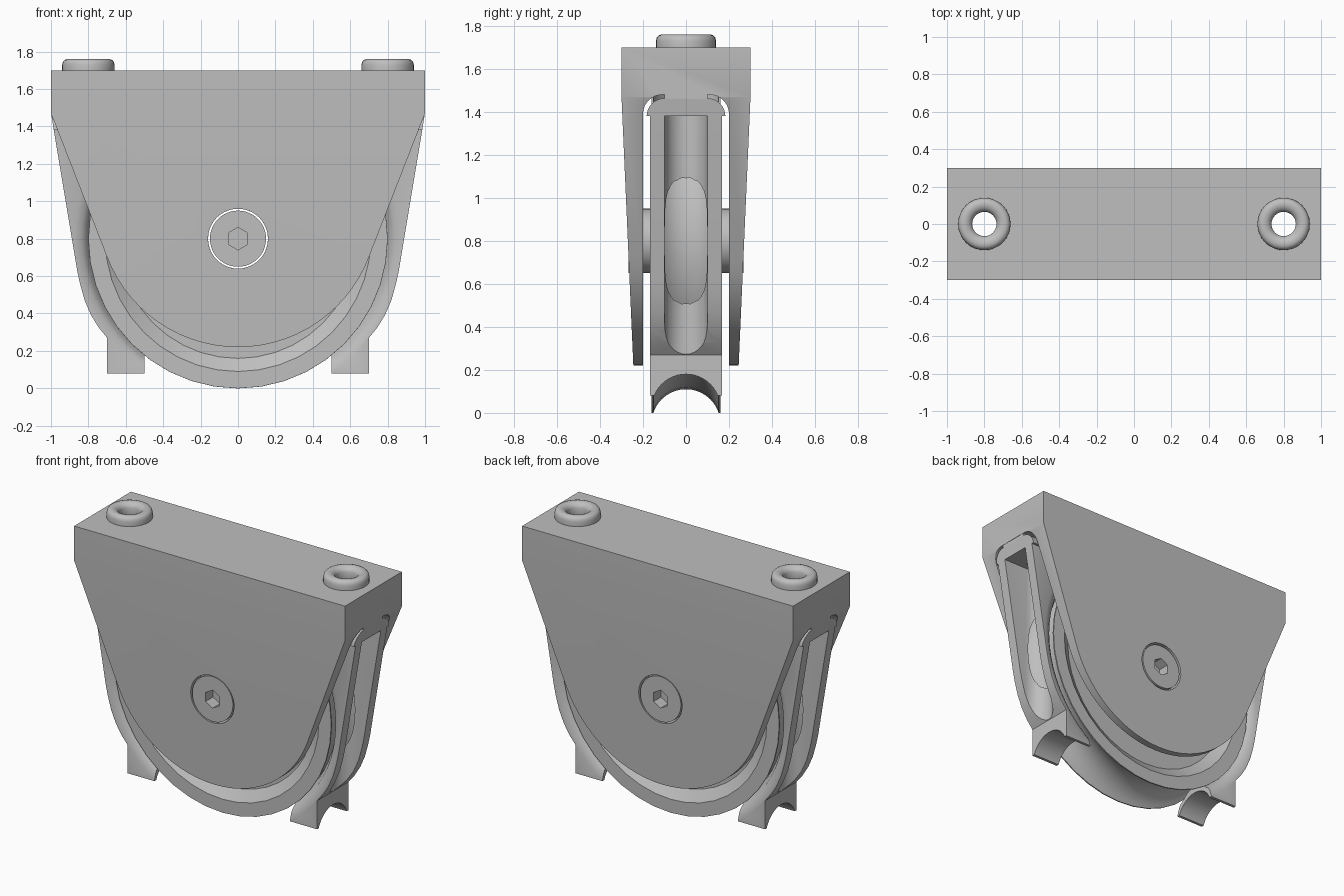
import bpy, bmesh
from math import sin, cos, pi, radians
from mathutils import Vector

if "Cube" in bpy.data.objects:
    bpy.data.objects.remove(bpy.data.objects["Cube"], do_unlink=True)

grey = bpy.data.materials.new("plain_grey")
grey.use_nodes = True
GREY = (0.52, 0.52, 0.52, 1)
grey.diffuse_color = GREY
grey.node_tree.nodes["Principled BSDF"].inputs["Base Color"].default_value = GREY

AXLE_Z = 0.8


def finish(name, bm):
    bmesh.ops.recalc_face_normals(bm, faces=bm.faces)
    mesh = bpy.data.meshes.new(name)
    bm.to_mesh(mesh)
    bm.free()
    mesh.materials.append(grey)
    ob = bpy.data.objects.new(name, mesh)
    bpy.context.collection.objects.link(ob)
    return ob


def place(axis, p, q, t):
    return {"x": (t, p, q), "y": (p, t, q), "z": (p, q, t)}[axis]


def prism(name, pts, axis, lo, hi):
    """Extrude a 2D outline along an axis."""
    bm = bmesh.new()
    a, b = ([bm.verts.new(place(axis, p, q, t)) for p, q in pts] for t in (lo, hi))
    bm.faces.new(a)
    bm.faces.new(b)
    n = len(pts)
    for i in range(n):
        j = (i + 1) % n
        bm.faces.new((a[i], a[j], b[j], b[i]))
    return finish(name, bm)


def revolve(name, profile, axis, centre, seg=48, capped=False):
    """Spin (radius, along) points round an axis; capped solid or closed ring."""
    bm = bmesh.new()
    c = Vector(centre)
    rings = []
    for r, t in profile:
        rings.append([bm.verts.new(c + Vector(place(
            axis, r * cos(2 * pi * i / seg), r * sin(2 * pi * i / seg), t)))
            for i in range(seg)])
    pairs = list(zip(rings, rings[1:]))
    if capped:
        bm.faces.new(rings[0])
        bm.faces.new(rings[-1])
    else:
        pairs.append((rings[-1], rings[0]))
    for a, b in pairs:
        for i in range(seg):
            j = (i + 1) % seg
            bm.faces.new((a[i], a[j], b[j], b[i]))
    return finish(name, bm)


def cylinder(name, r, axis, lo, hi, centre, seg=48):
    return revolve(name, [(r, lo), (r, hi)], axis, centre, seg, True)


def boolean(ob, tool, op="DIFFERENCE"):
    bpy.context.view_layer.objects.active = ob
    mod = ob.modifiers.new("cut", "BOOLEAN")
    mod.operation, mod.object, mod.solver = op, tool, "EXACT"
    bpy.ops.object.modifier_apply(modifier=mod.name)
    bpy.data.objects.remove(tool, do_unlink=True)


def smooth(ob, angle=30):
    bpy.ops.object.select_all(action="DESELECT")
    ob.select_set(True)
    bpy.context.view_layer.objects.active = ob
    bpy.ops.object.shade_smooth_by_angle(angle=radians(angle))


def arc(cx, cy, r, start, end, n):
    steps = [radians(start + (end - start) * i / n) for i in range(n + 1)]
    return [(cx + r * cos(a), cy + r * sin(a)) for a in steps]


def mirrored(half):
    """Close a right-hand outline with its left-hand copy."""
    return half + [(-p, q) for p, q in reversed(half)]


# Housing: top block with two cheeks that taper downwards
outline = [(-1, 1.47), (-1, 1.7), (1, 1.7), (1, 1.47)] + arc(0, 0.97, 0.75, -20.5, -159.5, 28)
bm = bmesh.new()
tmp = prism("housing_blank", outline, "y", -0.3, 0.3)
bm.from_mesh(tmp.data)
bpy.data.objects.remove(tmp, do_unlink=True)
bmesh.ops.bisect_plane(bm, geom=bm.verts[:] + bm.edges[:] + bm.faces[:],
                       plane_co=(0, 0, 1.47), plane_no=(0, 0, 1))
for v in bm.verts:
    if v.co.z < 1.469:
        side = 1 if v.co.y > 0 else -1
        v.co.y = side * (0.3 - 0.055 * (1.47 - v.co.z) / 1.25)
housing = finish("housing", bm)
slot = mirrored([(0.2, -0.2)] + arc(0.11, 1.39, 0.09, 0, 90, 8))
boolean(housing, prism("slot_cut", slot, "x", -1.2, 1.2))
boolean(housing, cylinder("wheel_room", 0.84, "y", -0.19, 0.19, (0, 0, AXLE_Z)))
boolean(housing, cylinder("axle_hole", 0.16, "y", -0.5, 0.5, (0, 0, AXLE_Z)))

# Inner frame: side arms with rope claws at the foot
arm = [(0.5, 0.3), (0.5, 0.08), (0.7, 0.08), (0.7, 0.27), (0.745, 0.325), (0.785, 0.39),
       (0.82, 0.47), (0.845, 0.56), (0.86, 0.63), (0.998, 1.46), (0.998, 1.49)]
frame = prism("inner_frame", mirrored(arm), "y", -0.2, 0.2)
section = mirrored([(0.167, -0.1), (0.167, 1.38)] + arc(0.1, 1.38, 0.083, 0, 90, 8) + [(0.1, 1.489)])
boolean(frame, prism("section_cut", section, "x", -1.2, 1.2), "INTERSECT")
flare = [(0.76, 0), (0.765, 0.04), (0.78, 0.08), (0.805, 0.115),
         (0.815, 0.135), (0.835, 0.152), (0.875, 0.168), (0.93, 0.19)]
cavity = [(r, -y) for r, y in reversed(flare[1:])] + flare
boolean(frame, revolve("cavity_cut", cavity, "y", (0, 0, AXLE_Z), 64, True))
boolean(frame, cylinder("rope_cut", 0.16, "x", -0.9, 0.9, (0, 0, 0.02)))

# Vertical rope channels, bolt holes and rounded top rings
ring = [(0.065, 0), (0.065, 0.03), (0.072, 0.044), (0.085, 0.055), (0.1, 0.06), (0.115, 0.06),
        (0.128, 0.055), (0.136, 0.045), (0.14, 0.03), (0.14, 0)]
for s, label in ((1, "left"), (-1, "right")):
    channel = [(s * p, q) for p, q in [(1.2, 0.1)] + arc(0.802, 0, 0.1, 90, 270, 16) + [(1.2, -0.1)]]
    boolean(frame, prism("channel_cut", channel, "z", 0.1, 1.38))
    for body in (housing, frame):
        boolean(body, cylinder("bolt_cut", 0.065, "z", 1.2, 1.9, (s * 0.8, 0, 0), 32))
    smooth(revolve(label + "_top_ring", ring, "z", (s * 0.8, 0, 1.7), 32), 50)

# Grooved wheel with recessed faces
groove = [(0.85 - 0.16 * p, 0.16 * q) for p, q in arc(0, 0, 1, 72, -72, 16)]
face = [(0.16, 0.11), (0.64, 0.11), (0.71, 0.16), (0.8, 0.16)]
wheel = revolve("wheel", face + groove + [(r, -y) for r, y in reversed(face)],
                "y", (0, 0, AXLE_Z), 40)

# Axle with a hex socket in each end
axle = cylinder("axle", 0.15, "y", -0.268, 0.268, (0, 0, AXLE_Z))
hexagon = [(p, q + AXLE_Z) for p, q in arc(0, 0, 0.06, 30, 330, 5)]
for lo, hi in ((-0.4, -0.19), (0.19, 0.4)):
    boolean(axle, prism("hex_cut", hexagon, "y", lo, hi))

for ob in (housing, frame, wheel, axle):
    smooth(ob)
